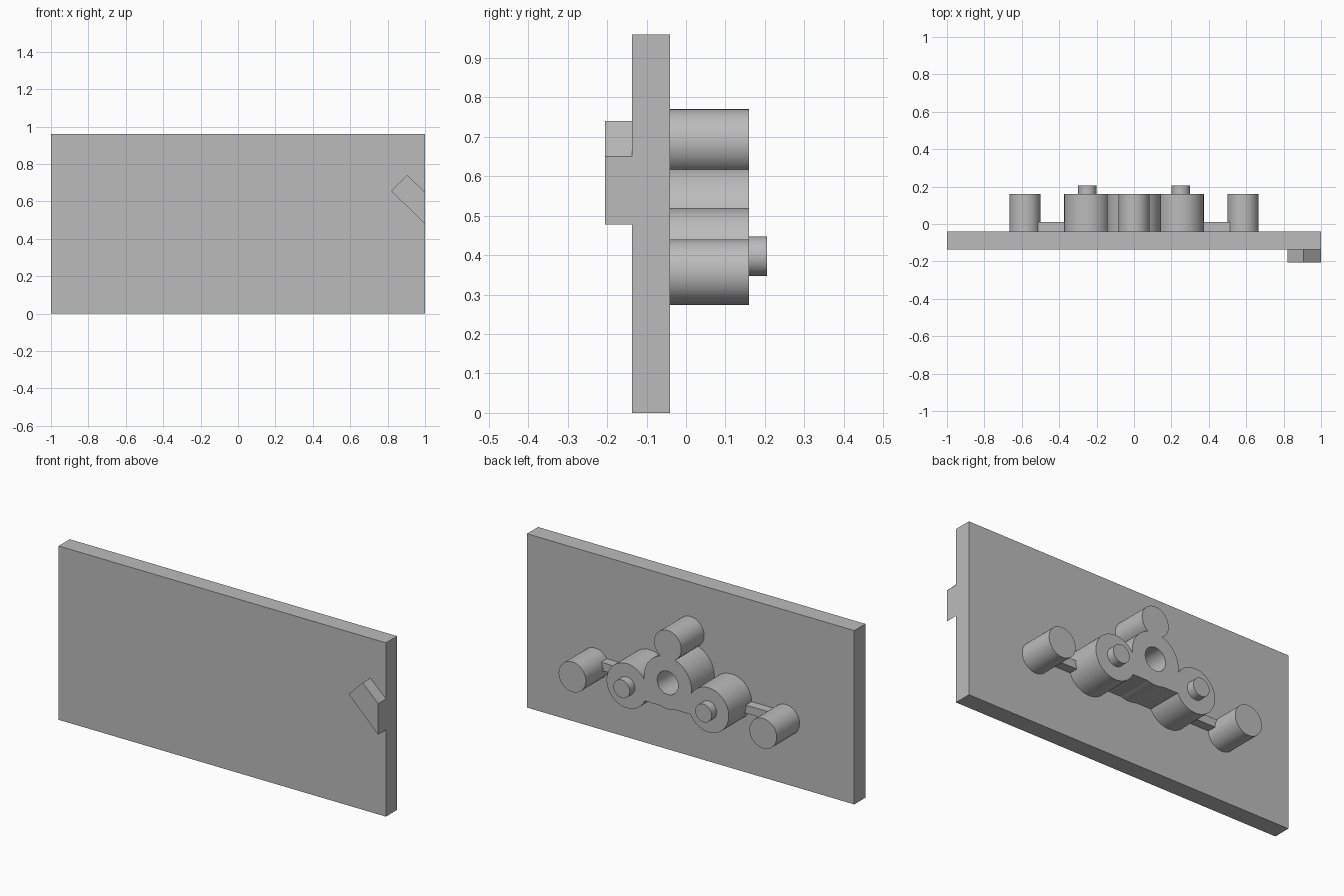
import bpy, bmesh, math
from mathutils import Matrix

cube = bpy.data.objects.get("Cube")
if cube:
    bpy.data.objects.remove(cube, do_unlink=True)

grey = bpy.data.materials.new("plain grey")
grey.use_nodes = True
GREY = (0.5, 0.5, 0.5, 1)
grey.diffuse_color = GREY
grey.node_tree.nodes["Principled BSDF"].inputs["Base Color"].default_value = GREY

PLATE_BACK, HUB_BACK = -0.04, 0.16


def finish(name, bm):
    bmesh.ops.recalc_face_normals(bm, faces=bm.faces)
    mesh = bpy.data.meshes.new(name)
    bm.to_mesh(mesh)
    bm.free()
    mesh.materials.append(grey)
    obj = bpy.data.objects.new(name, mesh)
    bpy.context.collection.objects.link(obj)
    return obj


def prism(name, outline, y0, y1):
    """Extrude an x-z outline from y0 to y1."""
    bm = bmesh.new()
    face = bm.faces.new([bm.verts.new((x, y0, z)) for x, z in outline])
    new = bmesh.ops.extrude_face_region(bm, geom=[face])["geom"]
    verts = [v for v in new if isinstance(v, bmesh.types.BMVert)]
    bmesh.ops.translate(bm, verts=verts, vec=(0, y1 - y0, 0))
    return finish(name, bm)


def box(name, x0, x1, y0, y1, z0, z1):
    return prism(name, [(x0, z0), (x1, z0), (x1, z1), (x0, z1)], y0, y1)


def cylinder(name, x, z, r, y0, y1):
    bm = bmesh.new()
    place = Matrix.Translation((x, (y0 + y1) / 2, z)) @ Matrix.Rotation(math.pi / 2, 4, "X")
    bmesh.ops.create_cone(bm, cap_ends=True, segments=64, radius1=r, radius2=r,
                          depth=y1 - y0, matrix=place)
    return finish(name, bm)


def activate(obj):
    bpy.ops.object.select_all(action="DESELECT")
    obj.select_set(True)
    bpy.context.view_layer.objects.active = obj


def smooth(obj):
    activate(obj)
    bpy.ops.object.shade_smooth_by_angle(angle=math.radians(30))


def combine(target, other, operation):
    activate(target)
    mod = target.modifiers.new("join", "BOOLEAN")
    mod.operation, mod.solver, mod.object = operation, "EXACT", other
    bpy.ops.object.modifier_apply(modifier=mod.name)
    bpy.data.objects.remove(other, do_unlink=True)


# Panel and the angled pointer on its front
box("panel", -1, 1, -0.137, PLATE_BACK, 0, 0.96)
prism("pointer", [(0.82, 0.655), (0.905, 0.74), (1, 0.65), (1, 0.478)], -0.205, -0.137)

# Lobed hub with a central bore
hub = cylinder("hub", 0, 0.48, 0.145, PLATE_BACK, HUB_BACK)
combine(hub, cylinder("top_lobe", 0, 0.687, 0.083, PLATE_BACK, HUB_BACK), "UNION")
for side in (-1, 1):
    combine(hub, cylinder("side_lobe", side * 0.25, 0.397, 0.123, PLATE_BACK, HUB_BACK), "UNION")
combine(hub, box("web", -0.2, 0.2, PLATE_BACK, HUB_BACK, 0.343, 0.42), "UNION")
combine(hub, cylinder("bore", 0, 0.48, 0.064, PLATE_BACK, HUB_BACK + 0.1), "DIFFERENCE")
smooth(hub)

# Pegs, arms and outer posts on both sides
for side, word in ((1, "left"), (-1, "right")):
    smooth(cylinder(word + "_peg", side * 0.25, 0.397, 0.05, HUB_BACK, 0.205))
    smooth(cylinder(word + "_post", side * 0.583, 0.357, 0.083, PLATE_BACK, HUB_BACK))
    x0, x1 = sorted((side * 0.36, side * 0.52))
    box(word + "_arm", x0, x1, PLATE_BACK, 0.01, 0.355, 0.4)
